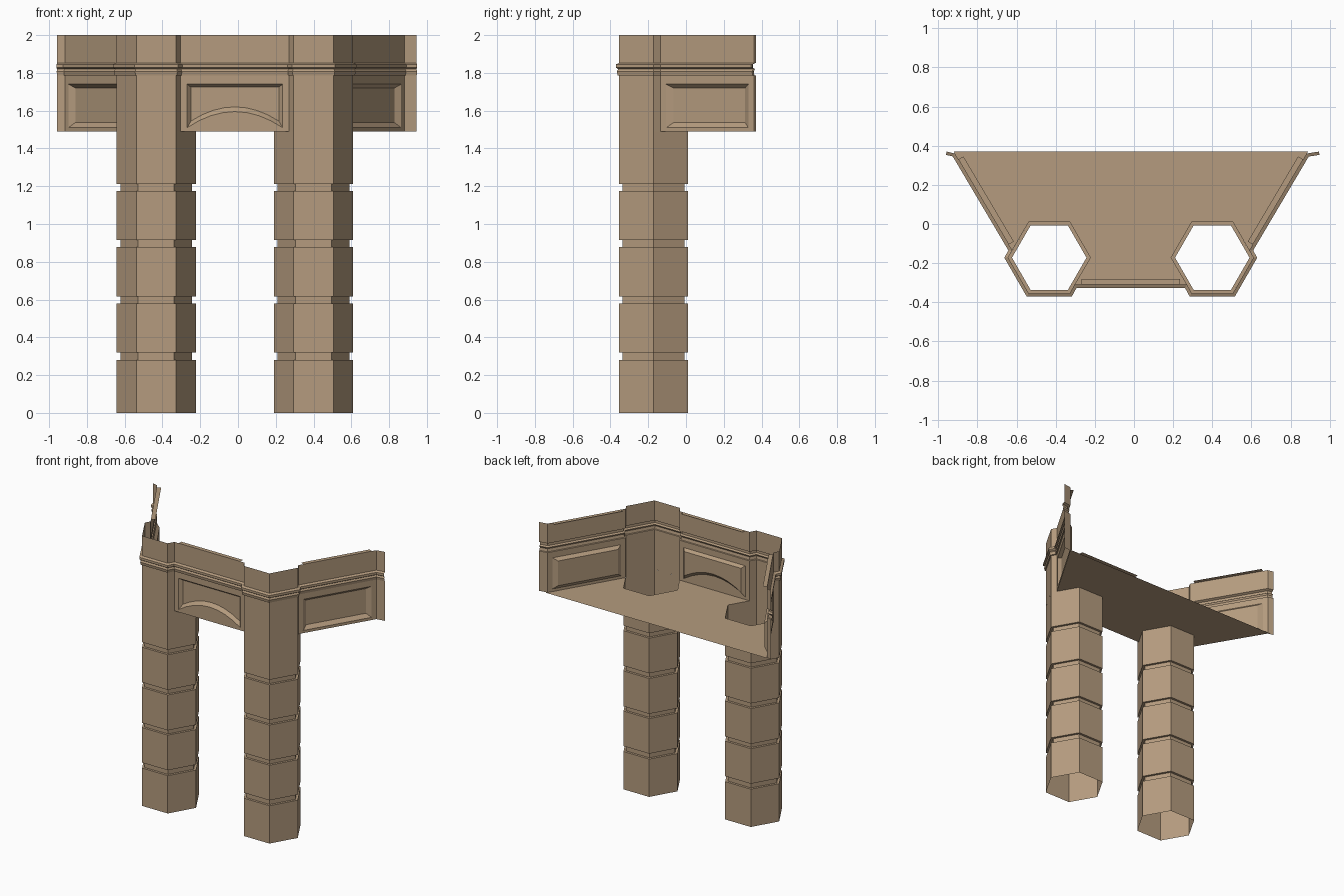
import bpy, bmesh, math
from mathutils import Vector

if "Cube" in bpy.data.objects:
    bpy.data.objects.remove(bpy.data.objects["Cube"])

stone = bpy.data.materials.new("stone")
stone.diffuse_color = (0.46, 0.33, 0.21, 1)
stone.use_nodes = True
stone.node_tree.nodes["Principled BSDF"].inputs["Base Color"].default_value = stone.diffuse_color

CX, RAD, CY = (-0.433, 0.400), 0.21, -0.172      # hexagonal columns
Z_SOFFIT, Z_CORNICE, Z_TOP = 1.49, 1.785, 2.0

# Plan of the upper wall, left end to right end, following the columns' outer faces
PLAN = [Vector(p) for p in [
    (-0.957, 0.37), (-0.915, 0.36), (-0.622, -0.135), (-0.643, -0.172),
    (-0.538, -0.354), (-0.328, -0.354), (-0.304, -0.31), (0.271, -0.31),
    (0.295, -0.354), (0.505, -0.354), (0.61, -0.172), (0.589, -0.135),
    (0.882, 0.36), (0.945, 0.37)]]
PANELS = (1, 6, 11)                               # wall segments with a sunk panel


def finish(bm, name):
    bmesh.ops.remove_doubles(bm, verts=bm.verts, dist=0.0005)
    me = bpy.data.meshes.new(name)
    bm.to_mesh(me)
    bm.free()
    me.materials.append(stone)
    ob = bpy.data.objects.new(name, me)
    bpy.context.collection.objects.link(ob)
    return ob


def offset(path, d, closed):
    """Mitred outward offset of a counterclockwise plan path."""
    out, n = [], len(path)
    for i, p in enumerate(path):
        dirs = []
        if closed or i > 0:
            dirs.append((p - path[i - 1]).normalized())
        if closed or i < n - 1:
            dirs.append((path[(i + 1) % n] - p).normalized())
        ns = [Vector((t.y, -t.x)) for t in dirs]
        m = sum(ns, Vector((0, 0))).normalized()
        out.append(p + m * d / m.dot(ns[0]))
    return out


def sweep(bm, path, profile, closed=False, skip=()):
    """Sweep an (offset, z) profile along a plan path."""
    rows = [[bm.verts.new((q.x, q.y, z)) for q in offset(path, d, closed)]
            for d, z in profile]
    n = len(path)
    for a, b in zip(rows, rows[1:]):
        for i in range(n if closed else n - 1):
            if i not in skip:
                j = (i + 1) % n
                bm.faces.new((a[i], a[j], b[j], b[i]))


def hexagon(cx):
    return [Vector((cx + RAD * math.cos(k * math.pi / 3),
                    CY + RAD * math.sin(k * math.pi / 3))) for k in range(6)]


# Hollow columns with four square grooves
for cx, side in zip(CX, ("left", "right")):
    prof = [(0, 0)]
    for z0, z1 in ((0.28, 0.32), (0.58, 0.615), (0.877, 0.915), (1.175, 1.212)):
        prof += [(0, z0), (-0.017, z0), (-0.017, z1), (0, z1)]
    prof.append((0, Z_SOFFIT))
    bm = bmesh.new()
    sweep(bm, hexagon(cx), prof, closed=True)
    finish(bm, side + "_column")

# Plain lower wall strips, wrapping the columns and the end returns
bm = bmesh.new()
sweep(bm, PLAN, [(0, Z_SOFFIT), (0, Z_CORNICE)], skip=PANELS)
bmesh.ops.delete(bm, geom=[v for v in bm.verts if not v.link_faces], context='VERTS')
finish(bm, "column_heads")

# Moulded cornice with the plain parapet above
bm = bmesh.new()
sweep(bm, PLAN, [(0, Z_CORNICE), (0.008, 1.787), (0.012, 1.808), (0.005, 1.82),
                 (0.017, 1.828), (0.017, 1.845), (0, 1.853), (0, Z_TOP)])
finish(bm, "cornice_and_parapet")


def panel(seg, name, inset, z_in, rise=(0, 0), steps=1):
    """Wall section with a bevelled sunk panel and a thin top ledge behind."""
    a, b = PLAN[seg], PLAN[seg + 1]
    t = (b - a).normalized()
    inward = Vector((-t.y, t.x))
    length = (b - a).length
    bm = bmesh.new()

    def vert(u, z, depth):
        p = a + t * u + inward * depth
        return bm.verts.new((p.x, p.y, z))

    def loop(edge, z0, z1, arch, depth):
        s = [i / steps for i in range(steps + 1)]
        us = [edge + (length - 2 * edge) * k for k in s]
        low = [vert(u, z0 + arch * 4 * k * (1 - k), depth) for u, k in zip(us, s)]
        return low + [vert(u, z1, depth) for u in reversed(us)]

    loops = [loop(0, Z_SOFFIT, Z_CORNICE, 0, 0),
             loop(0.035, 1.51, 1.74, rise[0], 0),
             loop(inset, z_in[0], z_in[1], rise[1], 0.022)]
    for p, q in zip(loops, loops[1:]):
        for i in range(len(p)):
            j = (i + 1) % len(p)
            bm.faces.new((p[i], p[j], q[j], q[i]))
    bm.faces.new(loops[-1])
    bm.faces.new([vert(u, Z_TOP, d) for u, d in
                  ((0.035, 0), (length - 0.035, 0),
                   (length - 0.035, 0.03), (0.035, 0.03))])
    finish(bm, name)


panel(1, "left_panel_wall", 0.068, (1.537, 1.72))
panel(6, "front_arched_panel_wall", 0.055, (1.545, 1.724), (0.085, 0.075), 8)
panel(11, "right_panel_wall", 0.068, (1.537, 1.72))

# Soffit, cut around the back of both columns
hl, hr = hexagon(CX[0]), hexagon(CX[1])
outline = [PLAN[1], PLAN[2], hl[2], hl[1], hl[0], PLAN[6], PLAN[7],
           hr[3], hr[2], hr[1], PLAN[11], PLAN[12], Vector((0.89, 0.37)), Vector((-0.921, 0.37))]
bm = bmesh.new()
f = bm.faces.new([bm.verts.new((p.x, p.y, Z_SOFFIT)) for p in reversed(outline)])
bmesh.ops.triangulate(bm, faces=[f])
finish(bm, "soffit")
